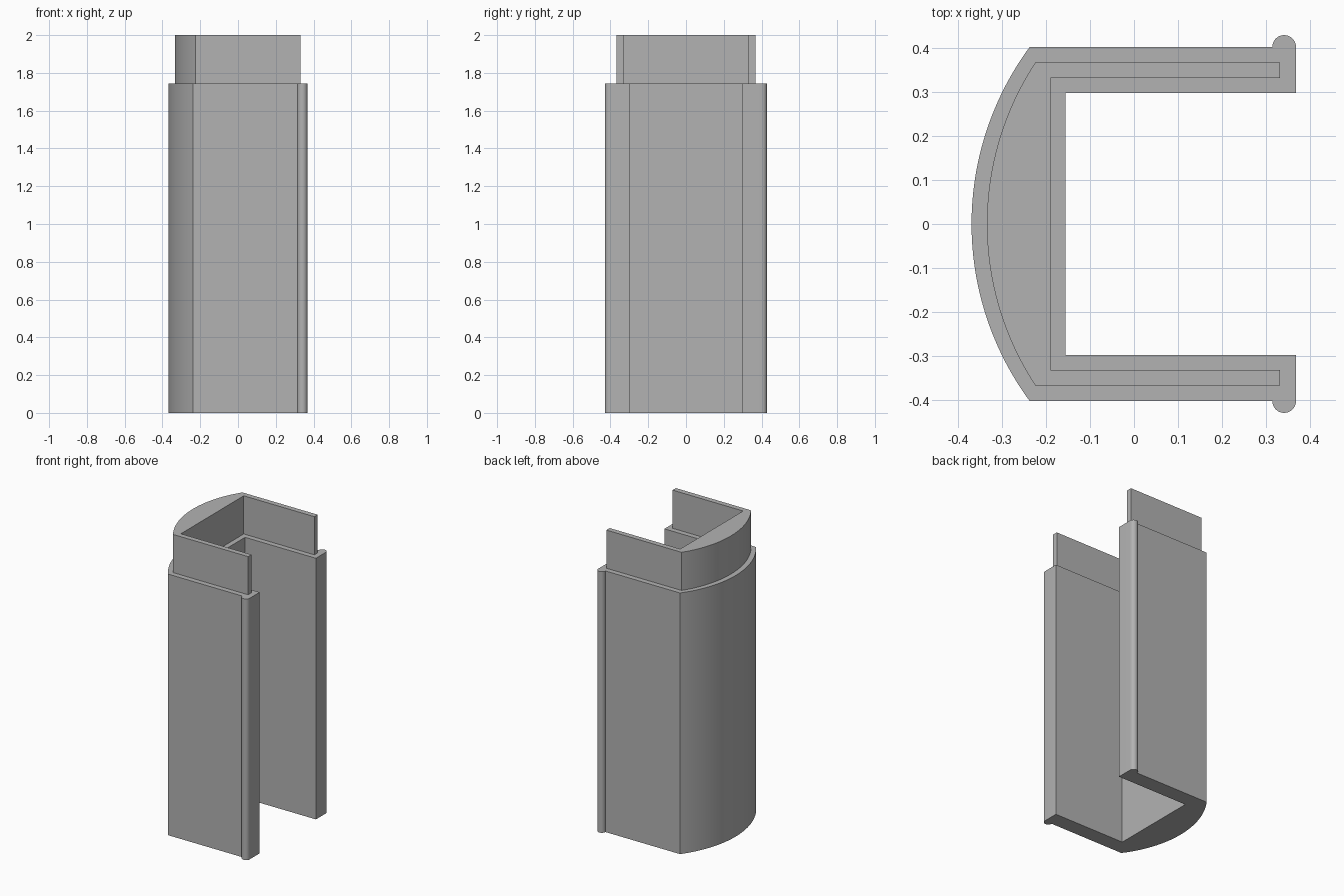
import bpy, bmesh, math

cube = bpy.data.objects.get("Cube")
if cube:
    bpy.data.objects.remove(cube, do_unlink=True)

grey = bpy.data.materials.new("plain grey")
grey.use_nodes = True
colour = (0.45, 0.45, 0.45, 1)
grey.diffuse_color = colour
grey.node_tree.nodes["Principled BSDF"].inputs["Base Color"].default_value = colour


def arc(cx, cy, r, start, end, steps):
    """Points along a circular arc, angles in radians."""
    angles = [start + (end - start) * i / steps for i in range(steps + 1)]
    return [(cx + r * math.cos(a), cy + r * math.sin(a)) for a in angles]


def channel_half(apex, corner_x, outer_y, inner_x, inner_y, end_x, bead=0):
    """Back half of the C-shaped section, from bowed apex to inner wall."""
    sag = corner_x - apex
    r = (outer_y ** 2 + sag ** 2) / (2 * sag)
    sweep = math.asin(outer_y / r)
    pts = arc(apex + r, 0, r, math.pi, math.pi - sweep, 24)
    if bead:
        pts += arc(end_x - bead, outer_y, bead, math.pi, 0, 16)
    else:
        pts.append((end_x, outer_y))
    return pts + [(end_x, inner_y), (inner_x, inner_y)]


def extrude(name, half, z0, z1):
    """Mirror the half section across y = 0 and raise it to a solid."""
    outline = half + [(x, -y) for x, y in reversed(half[1:])]
    bm = bmesh.new()
    face = bm.faces.new([bm.verts.new((x, y, z0)) for x, y in outline])
    top = bmesh.ops.extrude_face_region(bm, geom=[face])["geom"]
    verts = [g for g in top if isinstance(g, bmesh.types.BMVert)]
    bmesh.ops.translate(bm, verts=verts, vec=(0, 0, z1 - z0))
    bmesh.ops.recalc_face_normals(bm, faces=bm.faces)
    mesh = bpy.data.meshes.new(name)
    bm.to_mesh(mesh)
    bm.free()
    mesh.materials.append(grey)
    obj = bpy.data.objects.new(name, mesh)
    bpy.context.collection.objects.link(obj)
    bpy.ops.object.select_all(action="DESELECT")
    obj.select_set(True)
    bpy.context.view_layer.objects.active = obj
    bpy.ops.object.shade_smooth_by_angle(angle=math.radians(30))
    return obj


# Main channel with a rounded bead along each free edge
extrude("channel_body",
        channel_half(-0.369, -0.237, 0.402, -0.156, 0.297, 0.368, bead=0.027),
        0, 1.745)

# Narrower joining tongue, seated slightly into the body
extrude("joining_tongue",
        channel_half(-0.334, -0.224, 0.367, -0.19, 0.332, 0.332),
        1.7, 2)
